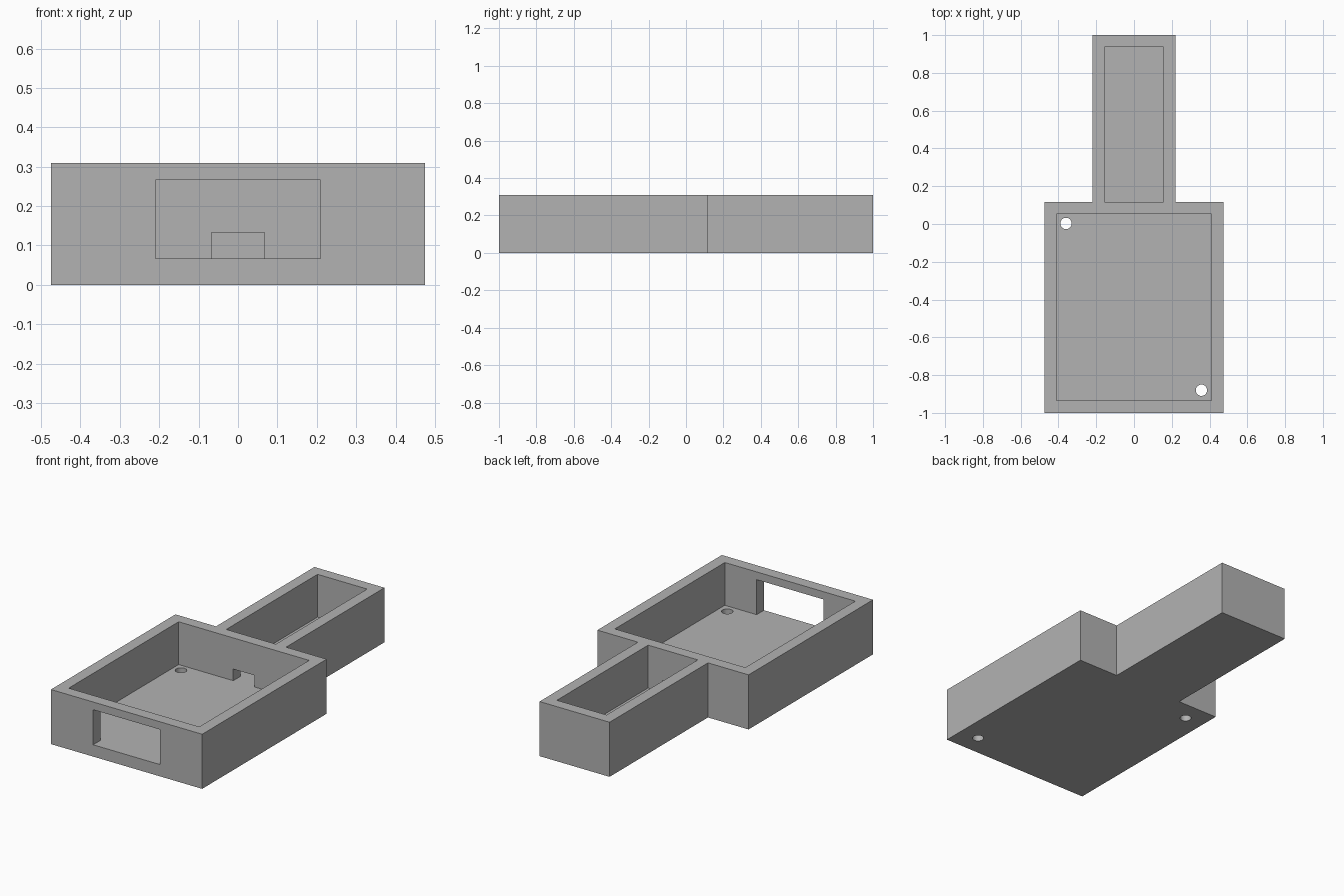
import bpy
import bmesh

cube = bpy.data.objects.get("Cube")
if cube:
    bpy.data.objects.remove(cube, do_unlink=True)

HEIGHT, FLOOR = 0.31, 0.067
NECK_Y = 0.117          # where the wide tray meets the narrow one
OVER = 0.1              # how far cutters reach past the surface

grey = bpy.data.materials.new("plain grey")
grey.use_nodes = True
colour = (0.45, 0.45, 0.45, 1)
grey.diffuse_color = colour
grey.node_tree.nodes["Principled BSDF"].inputs["Base Color"].default_value = colour


def finish(name, bm):
    bmesh.ops.recalc_face_normals(bm, faces=bm.faces)
    mesh = bpy.data.meshes.new(name)
    bm.to_mesh(mesh)
    bm.free()
    mesh.materials.append(grey)
    obj = bpy.data.objects.new(name, mesh)
    bpy.context.collection.objects.link(obj)
    return obj


def box(name, half_x, y0, y1, z0, z1):
    bm = bmesh.new()
    bmesh.ops.create_cube(bm, size=1)
    for v in bm.verts:
        v.co.x *= 2 * half_x
        v.co.y = y0 if v.co.y < 0 else y1
        v.co.z = z0 if v.co.z < 0 else z1
    return finish(name, bm)


def drill(name, x, y, radius):
    bm = bmesh.new()
    bmesh.ops.create_cone(bm, cap_ends=True, segments=32, radius1=radius,
                          radius2=radius, depth=2 * OVER + FLOOR)
    bmesh.ops.translate(bm, verts=bm.verts, vec=(x, y, 0))
    return finish(name, bm)


# T-shaped outline extruded into one solid block
right_side = [(0.475, -1), (0.475, NECK_Y), (0.22, NECK_Y), (0.22, 1)]
outline = right_side + [(-x, y) for x, y in reversed(right_side)]
bm = bmesh.new()
base = bm.faces.new([bm.verts.new((x, y, 0)) for x, y in outline])
walls = bmesh.ops.extrude_face_region(bm, geom=[base], use_keep_orig=True)
top = [g for g in walls["geom"] if isinstance(g, bmesh.types.BMVert)]
bmesh.ops.translate(bm, verts=top, vec=(0, 0, HEIGHT))
case = finish("tray_case", bm)

# Cavities, front window, passage between the trays, and floor holes
cutters = [
    box("wide_cavity_cutter", 0.41, -0.934, 0.053, FLOOR, HEIGHT + OVER),
    box("narrow_cavity_cutter", 0.156, NECK_Y, 0.936, FLOOR, HEIGHT + OVER),
    box("front_window_cutter", 0.21, -1 - OVER, -0.8, FLOOR, 0.266),
    box("passage_cutter", 0.067, 0, NECK_Y + OVER, FLOOR, 0.133),
    drill("left_hole_cutter", 0.357, -0.88, 0.03),
    drill("right_hole_cutter", -0.36, 0.003, 0.03),
]
for cutter in cutters:
    cut = case.modifiers.new(cutter.name, 'BOOLEAN')
    cut.operation = 'DIFFERENCE'
    cut.solver = 'EXACT'
    cut.object = cutter
    cutter.hide_render = True
    cutter.hide_viewport = True
    cutter.display_type = 'WIRE'
